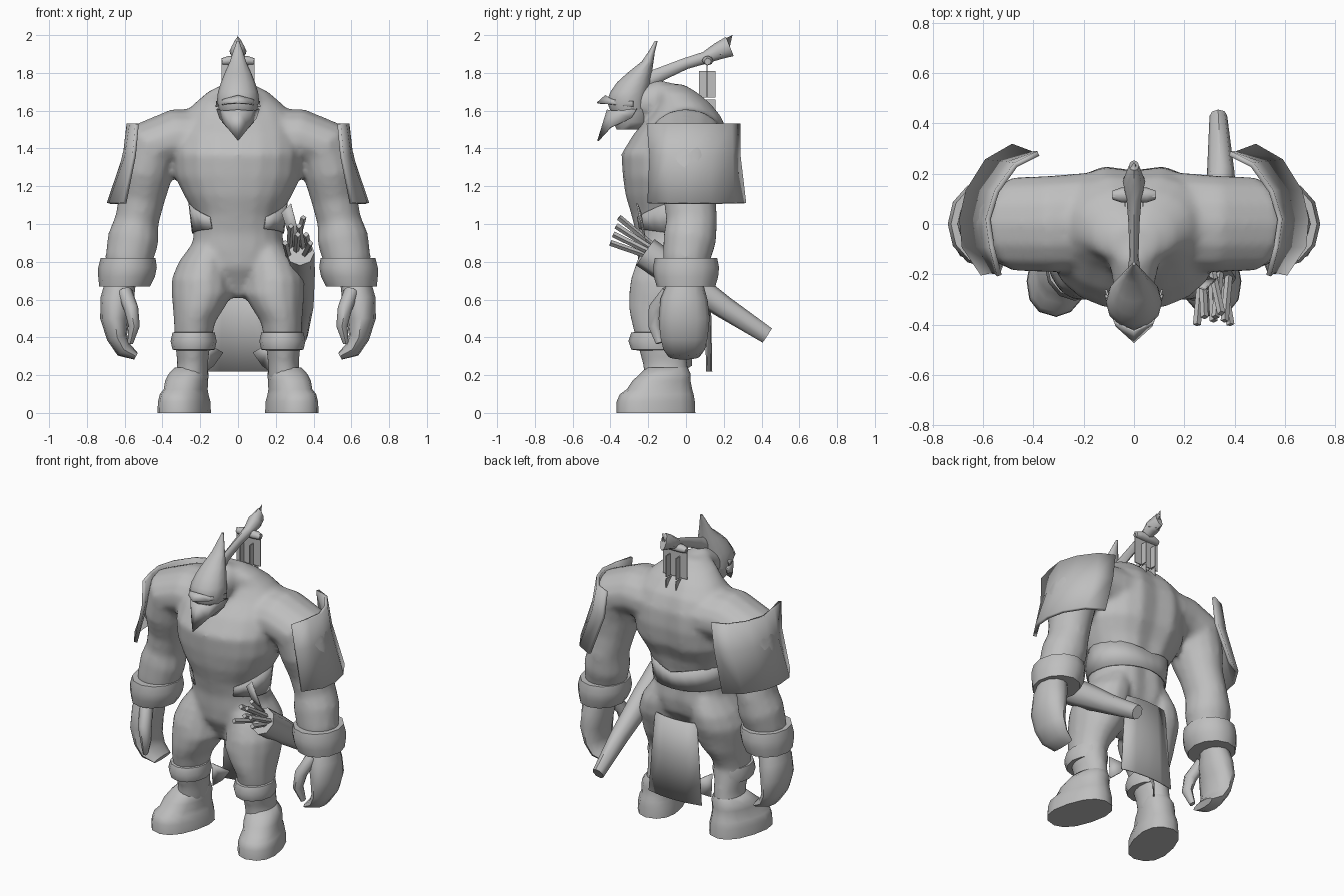
import bpy, bmesh, math
from mathutils import Vector

grey = bpy.data.materials.new("plain_grey")
grey.diffuse_color = (0.52, 0.52, 0.52, 1)


def finish(name, bm, mirror=False, thick=0, angle=50):
    bmesh.ops.recalc_face_normals(bm, faces=bm.faces)
    me = bpy.data.meshes.new(name)
    bm.to_mesh(me)
    bm.free()
    me.materials.append(grey)
    ob = bpy.data.objects.new(name, me)
    bpy.context.collection.objects.link(ob)
    bpy.context.view_layer.objects.active = ob
    ob.select_set(True)
    bpy.ops.object.shade_smooth_by_angle(angle=math.radians(angle))
    ob.select_set(False)
    if thick:
        m = ob.modifiers.new("thickness", 'SOLIDIFY')
        m.thickness, m.offset = thick, 0
    if mirror:
        ob.modifiers.new("mirror", 'MIRROR').use_mirror_merge = False
    return ob


def skin(bm, secs, n=14, flat=False, ref=(0, 1, 0), power=1.0, groove=0, side=1):
    """Skin rings (x, y, z, half width, half depth) along a path; flat keeps rings level."""
    pts = [Vector((s[0] * side, s[1], s[2])) for s in secs]
    rings = []
    for i, s in enumerate(secs):
        t = Vector((0, 0, 1))
        if not flat:
            t = (pts[min(i + 1, len(pts) - 1)] - pts[max(i - 1, 0)]).normalized()
        r = Vector(ref)
        b = (r - t * r.dot(t)).normalized()
        a = b.cross(t)
        ring = []
        for k in range(n):
            w = 2 * math.pi * k / n
            c, d = math.cos(w), math.sin(w)
            c = math.copysign(abs(c) ** power, c)
            d = math.copysign(abs(d) ** power, d)
            if groove and abs(c) < 0.1 and d > 0:   # spine crease
                d -= groove
            ring.append(bm.verts.new(pts[i] + a * c * s[3] + b * d * s[4]))
        rings.append(ring)
    for p, q in zip(rings, rings[1:]):
        for k in range(n):
            bm.faces.new((p[k], p[(k + 1) % n], q[(k + 1) % n], q[k]))
    bm.faces.new(rings[0])
    bm.faces.new(rings[-1])


def loft(name, secs, mirror=False, **kw):
    bm = bmesh.new()
    skin(bm, secs, **kw)
    return finish(name, bm, mirror)


def sheet(name, rows, mirror=False, thick=0.008):
    bm = bmesh.new()
    g = [[bm.verts.new(p) for p in row] for row in rows]
    for p, q in zip(g, g[1:]):
        for k in range(len(p) - 1):
            bm.faces.new((p[k], p[k + 1], q[k + 1], q[k]))
    return finish(name, bm, mirror, thick)


def box(name, lo, hi):
    bm = bmesh.new()
    bmesh.ops.create_cube(bm, size=1)
    for v in bm.verts:
        v.co = [lo[i] if v.co[i] < 0 else hi[i] for i in range(3)]
    return finish(name, bm, angle=30)


# Body: torso, neck, arms and legs fused into one soft skin
bm = bmesh.new()
skin(bm, [(0, y, z, rx, ry) for z, y, rx, ry in [
    (.61, -.09, .04, .07), (.70, -.08, .12, .13), (.77, -.07, .21, .18), (.86, -.065, .25, .195),
    (.95, -.07, .235, .195), (1.05, -.075, .23, .215), (1.15, -.075, .285, .245),
    (1.25, -.055, .335, .28), (1.37, -.05, .345, .293), (1.48, -.02, .335, .255),
    (1.57, .0, .295, .195), (1.64, -.01, .23, .145), (1.70, -.05, .16, .11),
    (1.74, -.08, .08, .07)]], n=20, flat=True, power=.9, groove=.1)
skin(bm, [(0, -.05, 1.62, .13, .12), (0, -.15, 1.655, .10, .11), (0, -.26, 1.63, .08, .09)], ref=(0, 0, 1))
for s in (-1, 1):
    skin(bm, [(.15, .01, 1.45, .16, .20), (.33, .0, 1.455, .155, .195), (.455, .0, 1.41, .16, .19),
              (.49, .0, 1.27, .145, .17), (.508, .02, 1.14, .123, .14), (.535, .03, 1.02, .117, .137),
              (.555, .02, .92, .137, .142), (.58, .0, .80, .125, .125), (.60, .0, .70, .09, .10)], side=s)
    skin(bm, [(.14, -.06, .90, .10, .16), (.175, -.07, .80, .14, .195), (.192, -.09, .71, .16, .205),
              (.19, -.11, .63, .163, .195), (.21, -.125, .55, .135, .18), (.23, -.14, .48, .11, .15),
              (.235, -.145, .42, .103, .13), (.24, -.125, .33, .09, .125), (.24, -.11, .26, .082, .12),
              (.25, -.10, .16, .09, .12)], flat=True, side=s)
body = finish("body", bm, angle=180)
m = body.modifiers.new("fuse", 'REMESH')
m.mode, m.voxel_size, m.use_smooth_shade = 'VOXEL', 0.018, True
m = body.modifiers.new("soften", 'SMOOTH')
m.factor, m.iterations = 0.5, 5

loft("wrist_cuff", [(.585, .0, .82, .11, .12), (.582, .0, .82, .145, .165), (.585, .0, .77, .155, .175),
                    (.59, .0, .72, .15, .17), (.60, .0, .67, .135, .155), (.60, .0, .67, .09, .10)],
     flat=True, mirror=True, n=12)
loft("hand", [(.62, .0, .70, .08, .09), (.64, -.01, .60, .088, .125), (.652, -.01, .50, .078, .135),
              (.64, -.01, .40, .055, .125), (.605, -.01, .335, .045, .11), (.54, -.01, .30, .02, .085)],
     mirror=True, n=12)
loft("thumb", [(.60, -.09, .64, .04, .04), (.565, -.155, .55, .038, .045),
               (.55, -.165, .46, .03, .035), (.57, -.14, .37, .015, .02)], mirror=True, n=8)
loft("knee_cuff", [(.235, -.15, .43, .09, .11), (.235, -.155, .425, .112, .135),
                   (.235, -.16, .38, .122, .145), (.235, -.155, .335, .112, .135),
                   (.235, -.15, .33, .08, .10)], flat=True, mirror=True, n=12)
# Feet turned outward
loft("foot", [(.285, -.16, .0, .128, .212), (.285, -.16, .06, .125, .21), (.285, -.155, .10, .115, .198),
              (.277, -.14, .125, .105, .175), (.272, -.13, .17, .105, .155), (.262, -.11, .205, .10, .135),
              (.25, -.10, .24, .08, .11)], flat=True, mirror=True, power=.85, ref=(-.28, .96, 0))
sheet("calf_fin", [[(.17, -.03, .37), (.17, -.02, .22)], [(.08, .03, .32), (.13, .03, .25)]], mirror=True)

# Helmet, visor, pointed mask and jaw
loft("helmet", [(0, (f + b) / 2, z, w, (b - f) / 2) for z, f, b, w in [
    (1.60, -.40, -.20, .10), (1.65, -.42, -.20, .112), (1.70, -.40, -.195, .106), (1.75, -.365, -.185, .09),
    (1.80, -.31, -.18, .07), (1.86, -.235, -.172, .043), (1.91, -.20, -.165, .027), (1.97, -.165, -.15, .006)]],
     flat=True, n=12)
loft("jaw", [(0, -.30, 1.50, .05, .07), (0, -.29, 1.54, .085, .10), (0, -.29, 1.61, .095, .10)],
     flat=True, n=10)
sheet("visor", [[(-.112, -.28, 1.65), (-.075, -.39, 1.66), (0, -.425, 1.68), (.075, -.39, 1.66), (.112, -.28, 1.65)],
                [(-.115, -.28, 1.62), (-.07, -.405, 1.635), (0, -.47, 1.64), (.07, -.405, 1.635), (.115, -.28, 1.62)]])
sheet("mask", [[(-.112, -.26, 1.61), (-.07, -.385, 1.60), (0, -.415, 1.605), (.07, -.385, 1.60), (.112, -.26, 1.61)],
               [(-.095, -.29, 1.56), (-.055, -.40, 1.51), (0, -.466, 1.44), (.055, -.40, 1.51), (.095, -.29, 1.56)]])

# Swept plume with its tie
loft("plume", [(0, -.21, 1.75, .03, .05), (0, -.13, 1.795, .018, .036), (0, .0, 1.85, .022, .03),
               (0, .10, 1.88, .03, .032), (0, .17, 1.915, .045, .045), (0, .232, 1.94, .02, .055)],
     n=8, ref=(0, 0, 1))
sheet("plume_tip", [[(-.04, .18, 1.90), (0, .18, 1.965), (.04, .18, 1.90)],
                    [(-.012, .22, 1.885), (0, .243, 1.997), (.012, .22, 1.885)]])
loft("plume_tie", [(-.085, .115, 1.86, .018, .018), (-.05, .115, 1.865, .03, .025),
                   (.05, .115, 1.865, .03, .025), (.085, .115, 1.86, .018, .018)], n=8, ref=(0, 0, 1))

# Hanging tassel plates
box("tassel_back", (-.088, .108, 1.67), (.088, .114, 1.88))
for s in (-1, 1):
    box("tassel_upper", (s * .035 - .003, .07, 1.67), (s * .035 + .003, .155, 1.81))
    box("tassel_lower", (s * .035 - .003, .07, 1.56), (s * .035 + .003, .155, 1.66))

# Curved shoulder guards, pinched in the middle and flared at the hem
top = [(.38, .28), (.47, .235), (.545, .13), (.58, .02), (.565, -.09), (.535, -.205)]
mid = [(.40, .28), (.50, .24), (.575, .13), (.60, .02), (.59, -.09), (.55, -.19)]
low = [(.48, .31), (.585, .25), (.66, .13), (.685, .02), (.675, -.09), (.60, -.20)]
sheet("shoulder_guard", [[(x, y, z) for x, y in row] for row, z in
                         ((top, 1.53), (mid, 1.36), (low, 1.11))], mirror=True, thick=.02)

# Waist wrap, open at the front and tapering to its ends
rows = []
for high in (1, 0):
    row = []
    for k in range(21):
        w = math.radians(-55 + 290 * k / 20)
        taper = max(0, -math.sin(w))
        row.append(((.24 + .02 * high) * math.cos(w), -.07 + (.215 + .012 * high) * math.sin(w),
                    .95 + .03 * taper + high * (.11 + .06 * abs(math.cos(w)) - .10 * taper)))
    rows.append(row)
sheet("waist_wrap", rows)

# Rear cloth
sheet("rear_cloth", [[(x, y + .025 * (1 - (x / w) ** 2), z) for x in (-w, -w / 2, 0, w / 2, w)]
                     for z, w, y in ((.74, .15, .10), (.50, .17, .105), (.22, .19, .11))])

# Hip quiver with rods
loft("quiver", [(.33, -.215, .85, .075, .085), (.335, -.05, .735, .072, .08), (.345, .20, .56, .055, .06),
                (.335, .43, .41, .035, .045)], n=8, ref=(0, 0, 1))
for i in range(7):
    x = .27 + .11 * (i % 4) / 3
    h = (i // 4) * .06 + (i % 2) * .03
    end = (x - .02 + .03 * (i % 3), -.40 + h * .5, .90 + h * 1.5)
    loft("rod", [(x, -.17, .82 + h * .7, .015, .015), end + (.016, .016)], n=4, ref=(0, 0, 1))
sheet("rod_flap", [[(.23, -.24, 1.06), (.28, -.26, 1.11)], [(.29, -.21, .88), (.34, -.21, .88)]])
